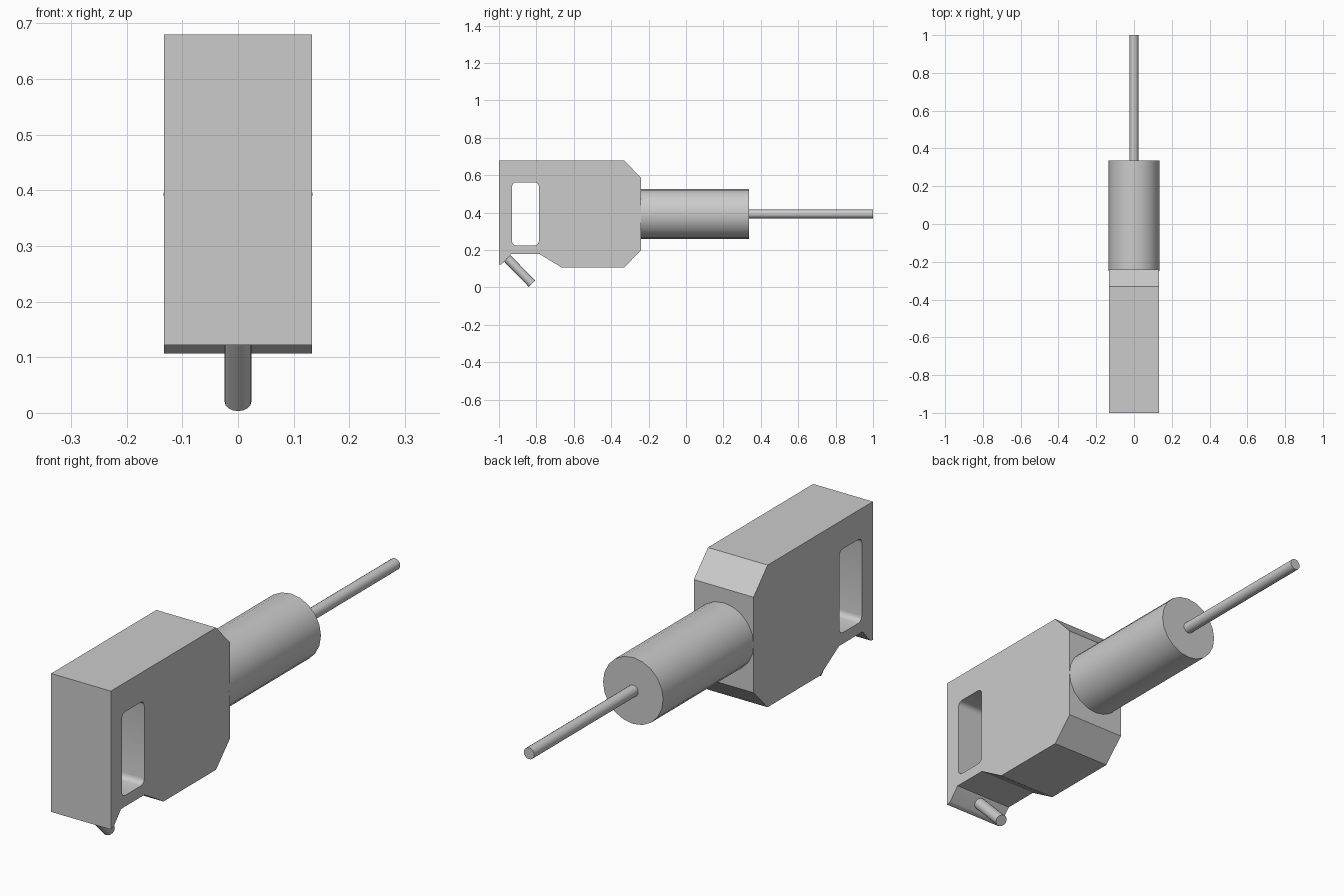
import bpy, bmesh, math
from mathutils import Matrix, Vector

cube = bpy.data.objects.get("Cube")
if cube:
    bpy.data.objects.remove(cube, do_unlink=True)

GREY = (0.6, 0.6, 0.6, 1)
grey = bpy.data.materials.new("plain grey")
grey.use_nodes = True
grey.diffuse_color = GREY
grey.node_tree.nodes["Principled BSDF"].inputs["Base Color"].default_value = GREY

HALF_WIDTH = 0.133
AXIS_Z = 0.393


def finish(obj):
    """Give the part its colour and smooth its round sides."""
    obj.data.materials.clear()
    obj.data.materials.append(grey)
    bpy.ops.object.select_all(action="DESELECT")
    obj.select_set(True)
    bpy.context.view_layer.objects.active = obj
    bpy.ops.object.shade_smooth_by_angle(angle=math.radians(30))


def rod(name, start, end, radius, sides):
    """Closed cylinder between two points."""
    a, b = Vector(start), Vector(end)
    bpy.ops.mesh.primitive_cylinder_add(
        vertices=sides, radius=radius, depth=(b - a).length, location=(a + b) / 2,
        rotation=(b - a).to_track_quat("Z", "Y").to_euler())
    obj = bpy.context.object
    obj.name = name
    finish(obj)


def rounded_window(y0, y1, z0, z1, r, steps=4):
    """Outline of a rectangle with round corners."""
    points = []
    corners = [(y1 - r, z1 - r), (y0 + r, z1 - r), (y0 + r, z0 + r), (y1 - r, z0 + r)]
    for quarter, (cy, cz) in enumerate(corners):
        for i in range(steps + 1):
            t = (quarter + i / steps) * math.pi / 2
            points.append((cy + r * math.cos(t), cz + r * math.sin(t)))
    return points


# Body: side outline with the grip opening, extruded across the width
outline = [(-1, 0.68), (-0.33, 0.68), (-0.24, 0.585), (-0.24, 0.2),
           (-0.33, 0.107), (-0.665, 0.107), (-0.785, 0.18), (-0.935, 0.18),
           (-0.978, 0.131), (-0.988, 0.124), (-1, 0.122)]
curve = bpy.data.curves.new("body_outline", "CURVE")
curve.dimensions = "2D"
curve.fill_mode = "BOTH"
curve.extrude = HALF_WIDTH
for loop in (outline, rounded_window(-0.93, -0.787, 0.225, 0.562, 0.022)):
    spline = curve.splines.new("POLY")
    spline.points.add(len(loop) - 1)
    for point, (y, z) in zip(spline.points, loop):
        point.co = (y, z, 0, 1)
    spline.use_cyclic_u = True
helper = bpy.data.objects.new("body_outline", curve)
bpy.context.collection.objects.link(helper)
bpy.context.view_layer.update()
mesh = bpy.data.meshes.new_from_object(
    helper.evaluated_get(bpy.context.evaluated_depsgraph_get()))
bpy.data.objects.remove(helper, do_unlink=True)

# Stand the extrusion up and weld it into one solid
mesh.transform(Matrix(((0, 0, 1, 0), (1, 0, 0, 0), (0, 1, 0, 0), (0, 0, 0, 1))))
bm = bmesh.new()
bm.from_mesh(mesh)
bmesh.ops.remove_doubles(bm, verts=bm.verts, dist=0.0001)
bmesh.ops.recalc_face_normals(bm, faces=bm.faces)
bm.to_mesh(mesh)
bm.free()
body = bpy.data.objects.new("body", mesh)
bpy.context.collection.objects.link(body)
finish(body)

# Barrel and the long thin shaft behind it
rod("barrel", (0, -0.25, AXIS_Z), (0, 0.337, AXIS_Z), 0.134, 20)
rod("shaft", (0, 0.33, AXIS_Z), (0, 1, AXIS_Z), 0.023, 16)

# Slanted peg under the grip
rod("peg", (0, -0.955, 0.155), (0, -0.823, 0.02), 0.024, 16)
